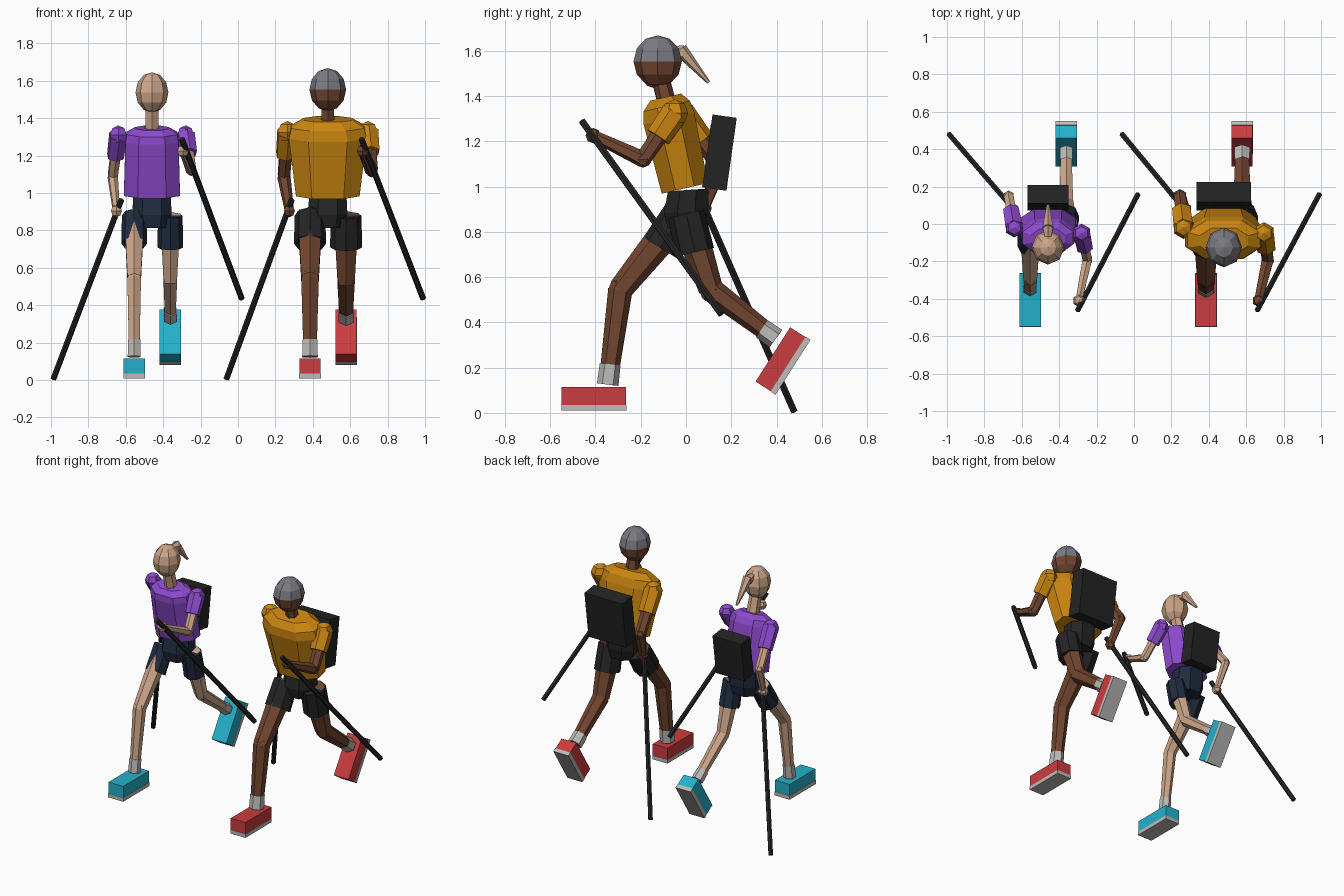
import bpy, bmesh, math
from mathutils import Vector, Matrix

if "Cube" in bpy.data.objects:
    bpy.data.objects.remove(bpy.data.objects["Cube"])


def material(name, rgb):
    m = bpy.data.materials.new(name)
    lin = [(c / 255 / 12.92) if c < 11 else ((c / 255 + 0.055) / 1.055) ** 2.4 for c in rgb]
    m.diffuse_color = (*lin, 1)
    m.use_nodes = True
    m.node_tree.nodes["Principled BSDF"].inputs["Base Color"].default_value = m.diffuse_color
    return m


PURPLE = material("purple shirt", (142, 74, 206))
MUSTARD = material("mustard shirt", (202, 134, 16))
BROWN = material("brown skin", (114, 70, 48))
TAN = material("tan skin", (205, 166, 138))
RED = material("red shoe", (202, 60, 63))
TEAL = material("teal shoe", (36, 176, 202))
GREY = material("light grey", (190, 188, 184))
HAIR = material("grey hair", (122, 122, 130))
NAVY = material("navy shorts", (31, 43, 62))
BLACK = material("black", (36, 36, 36))


def finish(name, bm, *mats):
    bmesh.ops.recalc_face_normals(bm, faces=bm.faces)
    me = bpy.data.meshes.new(name)
    bm.to_mesh(me)
    bm.free()
    for m in mats:
        me.materials.append(m)
    ob = bpy.data.objects.new(name, me)
    bpy.context.collection.objects.link(ob)
    return ob


def tube(name, a, b, r1, r2, mat, sides=6):
    """Tapered prism from point a to point b."""
    a, b = Vector(a), Vector(b)
    rot = (b - a).to_track_quat('Z', 'Y').to_matrix().to_4x4()
    bm = bmesh.new()
    bmesh.ops.create_cone(bm, cap_ends=True, segments=sides, radius1=r1, radius2=r2,
                          depth=(b - a).length, matrix=Matrix.Translation((a + b) / 2) @ rot)
    return finish(name, bm, mat)


def ball(name, c, r, mat, seg=6, rings=4):
    bm = bmesh.new()
    bmesh.ops.create_uvsphere(bm, u_segments=seg, v_segments=rings, radius=1,
                              matrix=Matrix.Translation(c) @ Matrix.Diagonal((*r, 1)))
    return finish(name, bm, mat)


def box(name, c, size, mat, tilt=0, offset=(0, 0, 0)):
    """Box tilted about x around c, shifted by offset in its own frame."""
    bm = bmesh.new()
    m = (Matrix.Translation(c) @ Matrix.Rotation(math.radians(tilt), 4, 'X')
         @ Matrix.Translation(offset) @ Matrix.Diagonal((*size, 1)))
    bmesh.ops.create_cube(bm, size=1, matrix=m)
    return finish(name, bm, mat)


def loft(name, cx, rings, lean, mat):
    """Stack of chamfered-box rings (y, z, half width, half depth), leaning forward."""
    bm = bmesh.new()
    rot = Matrix.Rotation(math.radians(lean), 3, 'X')
    outline = [(-.5, -1), (.5, -1), (1, -.4), (1, .4), (.5, 1), (-.5, 1), (-1, .4), (-1, -.4)]
    loops = [[bm.verts.new(Vector((cx, y, z)) + rot @ Vector((u * w, v * d, 0)))
              for u, v in outline] for y, z, w, d in rings]
    for lo, hi in zip(loops, loops[1:]):
        for i in range(8):
            j = (i + 1) % 8
            bm.faces.new((lo[i], lo[j], hi[j], hi[i]))
    bm.faces.new(loops[0])
    bm.faces.new(loops[-1])
    return finish(name, bm, mat)


def leg(p, side, x, hip, knee, sock_top, ankle, hem, shoe_c, tilt, s):
    def at(yz):
        return (x, *yz)
    n = f"{p}_{side}_"
    tube(n + "shorts_leg", at(hip), at(hem), s["shorts"] * .95, s["shorts"], s["shorts_mat"], 8)
    tube(n + "thigh", at(hip), at(knee), s["thigh"], s["knee"], s["skin"])
    ball(n + "knee", at(knee), [s["knee"]] * 3, s["skin"])
    tube(n + "shin", at(knee), at(ankle), s["knee"], s["ankle"], s["skin"])
    tube(n + "sock", at(sock_top), at(ankle), s["ankle"] + .006, s["ankle"] + .008, GREY)
    box(n + "shoe", at(shoe_c), (.113, .284, .08), s["shoe"], tilt, (0, 0, .0125))
    box(n + "sole", at(shoe_c), (.116, .288, .026), GREY, tilt, (0, 0, -.04))


def arm(p, side, shoulder, elbow, hand, s):
    n = f"{p}_{side}_"
    sh, el = Vector(shoulder), Vector(elbow)
    hem = sh.lerp(el, .52)
    r = s["arm"]
    ball(n + "shoulder", sh, [r + .02] * 3, s["shirt"])
    tube(n + "sleeve", sh, hem, r + .02, r + .016, s["shirt"])
    tube(n + "upper_arm", sh, el, r, r * .9, s["skin"])
    ball(n + "elbow", el, [r * .92] * 3, s["skin"])
    tube(n + "forearm", el, hand, r * .9, r * .62, s["skin"])
    ball(n + "hand", hand, [.034] * 3, s["skin"])


def runner(p, cx, s):
    # head, neck and torso
    zc = s["head_z"]
    s["head_ob"] = ball(p + "_head", (cx, -.125, zc), s["head"], s["skin"], 8, 6)
    tube(p + "_neck", (cx, -.075, 1.33), (cx, -.112, zc - .07), .042, .038, s["skin"])
    loft(p + "_shirt", cx, s["torso"], 13, s["shirt"])
    loft(p + "_pelvis", cx, [(0, .82, .085, .08), (.0, .89, .105, .098), (.01, .985, .1, .09)],
         4, s["shorts_mat"])
    # backpack
    w, h, zp = s["pack"]
    box(p + "_backpack", (cx, s["pack_y"], zp), (w, s["pack_d"], h), BLACK, -8)
    # legs: front one planted, back one kicked up
    leg(p, "front", cx - .095, (-.02, .88), (-.29, .545), (-.335, .215), (-.346, .125),
        (-.115, .73), (-.407, .0625), 0, s)
    leg(p, "back", cx + .098, (.0, .88), (.11, .545), (.335, .372), (.397, .328),
        (.04, .71), (.428, .23), 57.5, s)
    # arms
    sx, ex = s["shoulder_x"], s["elbow_x"]
    lh, rh = s["hands"]
    arm(p, "left", (cx - sx, -.02, s["sh_z"]), (cx - ex, .15, 1.09), (cx + lh, .08, .905), s)
    arm(p, "right", (cx + sx, -.05, s["sh_z"]), (cx + ex, -.19, 1.12), (cx + rh, -.41, 1.225), s)
    # poles
    (l0, l1), (r0, r1) = s["poles"]
    tube(p + "_left_pole", (cx + l0, .055, .965), (cx + l1, .478, .006), .016, .016, BLACK)
    tube(p + "_right_pole", (cx + r0, -.46, 1.29), (cx + r1, .157, .435), .016, .016, BLACK)


man = dict(
    skin=BROWN, shirt=MUSTARD, shorts_mat=BLACK, shoe=RED,
    head=(.098, .107, .115), head_z=1.553,
    torso=[(-.005, .992, .17, .105), (-.075, 1.3, .208, .115), (-.085, 1.355, .195, .105),
           (-.09, 1.395, .13, .07)],
    pack=(.29, .325, 1.15), pack_y=.148, pack_d=.108,
    shorts=.086, thigh=.076, knee=.054, ankle=.04, arm=.04,
    shoulder_x=.215, elbow_x=.235, sh_z=1.325, hands=(-.205, .185),
    poles=((-.192, -.542), (.18, .51)))
woman = dict(
    skin=TAN, shirt=PURPLE, shorts_mat=NAVY, shoe=TEAL,
    head=(.088, .092, .108), head_z=1.538,
    torso=[(-.005, .992, .15, .09), (-.065, 1.28, .142, .095), (-.075, 1.32, .135, .085),
           (-.08, 1.348, .09, .055)],
    pack=(.22, .275, 1.13), pack_y=.14, pack_d=.1,
    shorts=.069, thigh=.062, knee=.042, ankle=.032, arm=.032,
    shoulder_x=.18, elbow_x=.21, sh_z=1.31, hands=(-.19, .165),
    poles=((-.163, -.527), (.16, .48)))

runner("man", .48, man)
runner("woman", -.46, woman)

# grey hair on the upper half of the man's head
head = man["head_ob"].data
head.materials.append(HAIR)
for f in head.polygons:
    f.material_index = 1 if f.center.z > man["head_z"] else 0

# woman's ponytail
tube("woman_ponytail_root", (-.46, -.07, 1.6), (-.46, -.015, 1.59), .02, .034, TAN)
tube("woman_ponytail", (-.46, -.025, 1.605), (-.46, .1, 1.46), .032, .008, TAN)
